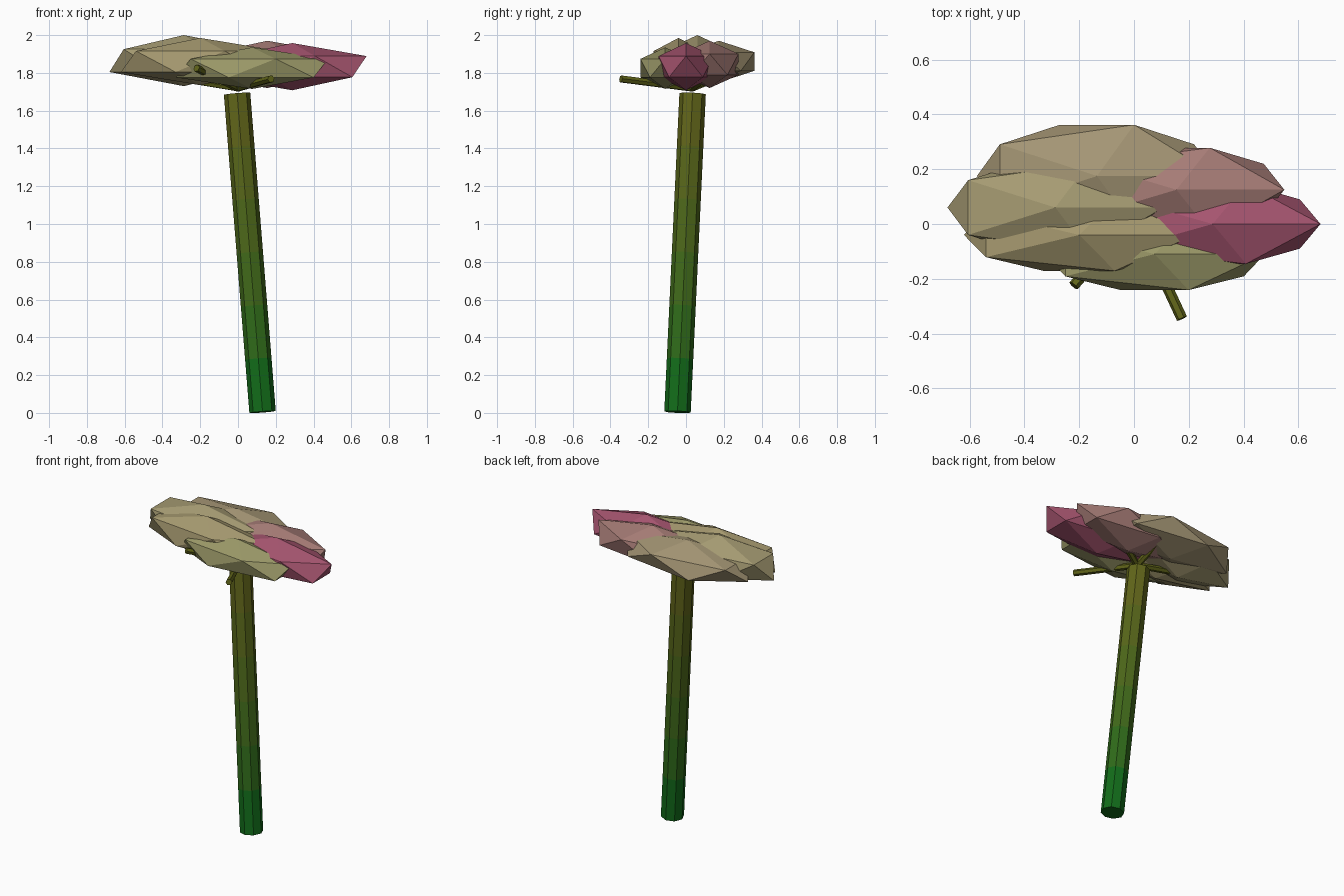
import bpy
from mathutils import Vector

if "Cube" in bpy.data.objects:
    bpy.data.objects.remove(bpy.data.objects["Cube"])


def material(name, rgb):
    m = bpy.data.materials.new(name)
    m.diffuse_color = (*rgb, 1)
    m.use_nodes = True
    m.node_tree.nodes["Principled BSDF"].inputs["Base Color"].default_value = m.diffuse_color
    return m


def rod(name, a, b, radius, sides, mat):
    a, b = Vector(a), Vector(b)
    d = b - a
    bpy.ops.mesh.primitive_cylinder_add(vertices=sides, radius=radius,
                                        depth=d.length, location=(a + b) / 2)
    o = bpy.context.object
    o.rotation_euler = Vector((0, 0, 1)).rotation_difference(d).to_euler()
    o.name = name
    o.data.materials.append(mat)
    return o


# Leaning trunk, in stacked bands shading from green to olive
base, top = Vector((0.13, -0.045, 0.005)), Vector((-0.005, 0.035, 1.69))
low, high = Vector((0.006, 0.15, 0.01)), Vector((0.12, 0.13, 0.01))
bands = 6
for i in range(bands):
    mat = material("bark_%d" % i, low.lerp(high, i / (bands - 1)))
    rod("trunk_%d" % i, base.lerp(top, i / bands),
        base.lerp(top, (i + 1) / bands), 0.07, 8, mat)

# Thin branches spreading under the crown
twig = material("twig", high)
tips = [(0.175, -0.345, 1.768), (-0.22, -0.225, 1.825), (-0.42, 0.06, 1.79),
        (0.27, 0.16, 1.81), (0.0, 0.27, 1.82)]
for i, tip in enumerate(tips):
    rod("branch_%d" % i, (0, 0.03, 1.72), tip, 0.02, 6, twig)

# Crown of flattened, stretched leaf clumps: centre, radii, colour
clumps = [
    ("leaf_back_left", (-0.135, 0.175, 1.86), (0.49, 0.22, 0.11), (0.38, 0.31, 0.18)),
    ("leaf_left", (-0.287, 0.06, 1.865), (0.44, 0.19, 0.135), (0.38, 0.33, 0.17)),
    ("leaf_front_left", (-0.20, -0.04, 1.86), (0.47, 0.154, 0.125), (0.38, 0.32, 0.16)),
    ("leaf_front_right", (0.075, -0.11, 1.825), (0.45, 0.154, 0.11), (0.33, 0.32, 0.14)),
    ("leaf_right", (0.287, 0, 1.833), (0.44, 0.171, 0.125), (0.38, 0.09, 0.16)),
    ("leaf_back_right", (0.155, 0.125, 1.845), (0.44, 0.18, 0.125), (0.38, 0.2, 0.18)),
]
for name, loc, radii, rgb in clumps:
    bpy.ops.mesh.primitive_ico_sphere_add(subdivisions=1, radius=1, location=loc)
    o = bpy.context.object
    o.name = name
    o.scale = radii
    o.data.materials.append(material(name, rgb))
